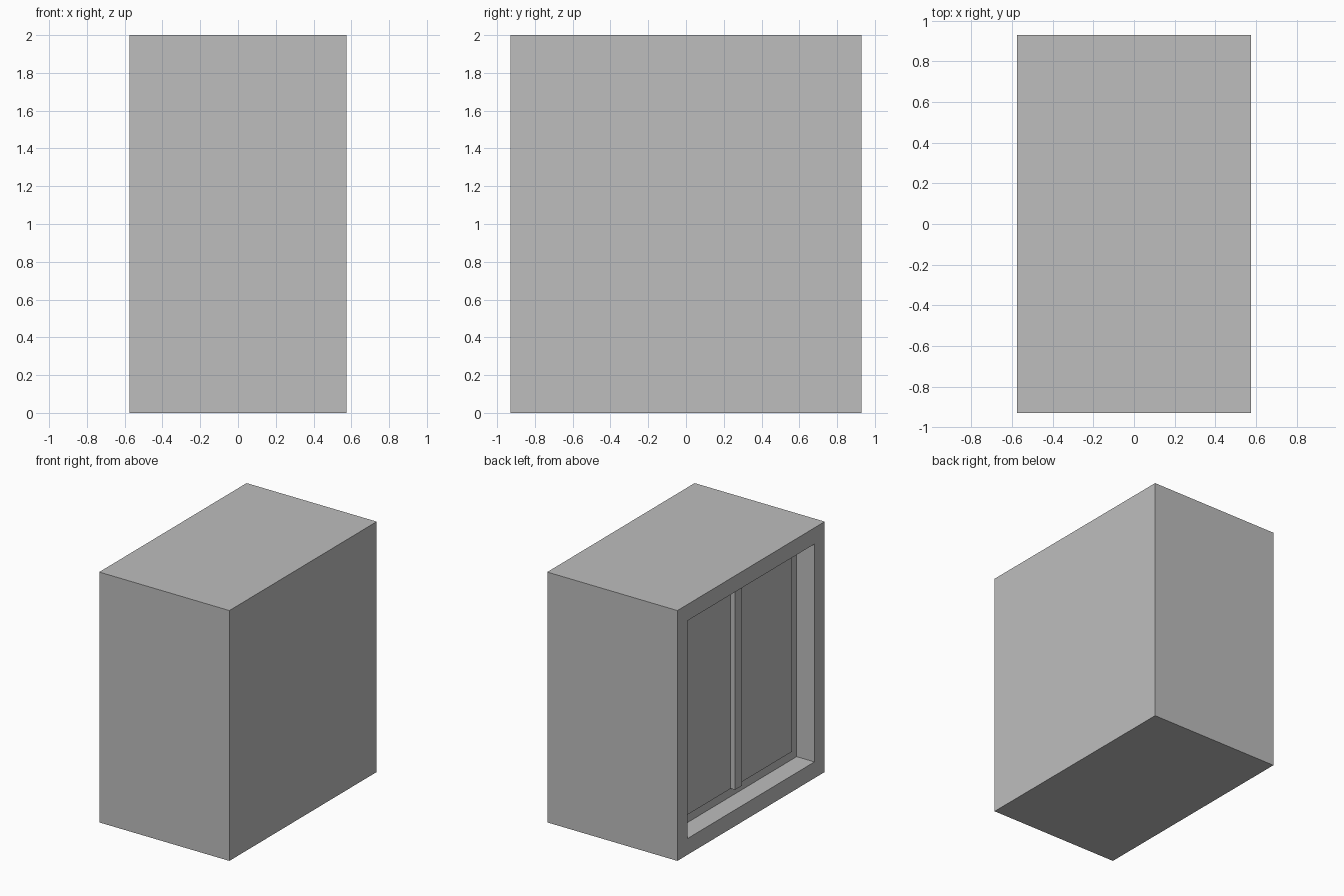
import bpy
import bmesh
from mathutils import Matrix, Vector

if "Cube" in bpy.data.objects:
    bpy.data.objects.remove(bpy.data.objects["Cube"])

# One plain grey for every part
grey = bpy.data.materials.new("plain_grey")
grey.use_nodes = True
grey.diffuse_color = (0.515, 0.515, 0.515, 1)
grey.node_tree.nodes["Principled BSDF"].inputs["Base Color"].default_value = grey.diffuse_color

WIDTH, LENGTH, HEIGHT = 1.15, 1.86, 2.0
OUTER = -WIDTH / 2          # window side of the wall
MARGIN, REVEAL = 0.13, 0.088
RAIL, PANE_DEPTH = 0.07, 0.06
FLOOR = OUTER + REVEAL + PANE_DEPTH + 0.009


def box(bm, low, high):
    """Add a box spanning two corners."""
    low, high = Vector(low), Vector(high)
    mat = Matrix.Translation((low + high) / 2) @ Matrix.Diagonal((*(high - low), 1))
    bmesh.ops.create_cube(bm, size=1, matrix=mat)


def inset_outer_face(bm, amount):
    """Inset the window-side face and return the inner face."""
    face = min(bm.faces, key=lambda f: f.calc_center_median().x)
    bmesh.ops.inset_region(bm, faces=[face], thickness=amount, use_even_offset=True)
    return face


def finish(name, bm):
    bmesh.ops.recalc_face_normals(bm, faces=bm.faces)
    mesh = bpy.data.meshes.new(name)
    bm.to_mesh(mesh)
    bm.free()
    mesh.materials.append(grey)
    obj = bpy.data.objects.new(name, mesh)
    bpy.context.collection.objects.link(obj)


# Solid wall block with a rectangular window recess
bm = bmesh.new()
box(bm, (OUTER, -LENGTH / 2, 0), (-OUTER, LENGTH / 2, HEIGHT))
opening = inset_outer_face(bm, MARGIN)
pushed = bmesh.ops.extrude_discrete_faces(bm, faces=[opening])["faces"]
bmesh.ops.translate(bm, verts=pushed[0].verts, vec=(FLOOR - OUTER, 0, 0))
finish("wall_block", bm)

# Window frame ring set back in the recess
half = LENGTH / 2 - MARGIN
front = OUTER + REVEAL
bm = bmesh.new()
corners = [(-half, MARGIN), (half, MARGIN), (half, HEIGHT - MARGIN), (-half, HEIGHT - MARGIN)]
bm.faces.new([bm.verts.new((front, y, z)) for y, z in corners])
centre = inset_outer_face(bm, RAIL)
bmesh.ops.delete(bm, geom=[centre], context='FACES_ONLY')
ring = bmesh.ops.extrude_face_region(bm, geom=bm.faces[:], use_keep_orig=True)
back = [v for v in ring["geom"] if isinstance(v, bmesh.types.BMVert)]
bmesh.ops.translate(bm, verts=back, vec=(FLOOR - front, 0, 0))
finish("window_frame", bm)

# Centre mullion, slightly behind the frame
inner = half - RAIL
low_z, high_z = MARGIN + RAIL, HEIGHT - MARGIN - RAIL
bm = bmesh.new()
box(bm, (front + 0.022, -0.045, low_z), (FLOOR, 0.045, high_z))
finish("window_mullion", bm)

# Two flat panes
for name, y0, y1 in (("front_pane", -inner, -0.045), ("back_pane", 0.045, inner)):
    bm = bmesh.new()
    box(bm, (front + PANE_DEPTH, y0, low_z), (FLOOR, y1, high_z))
    finish(name, bm)
